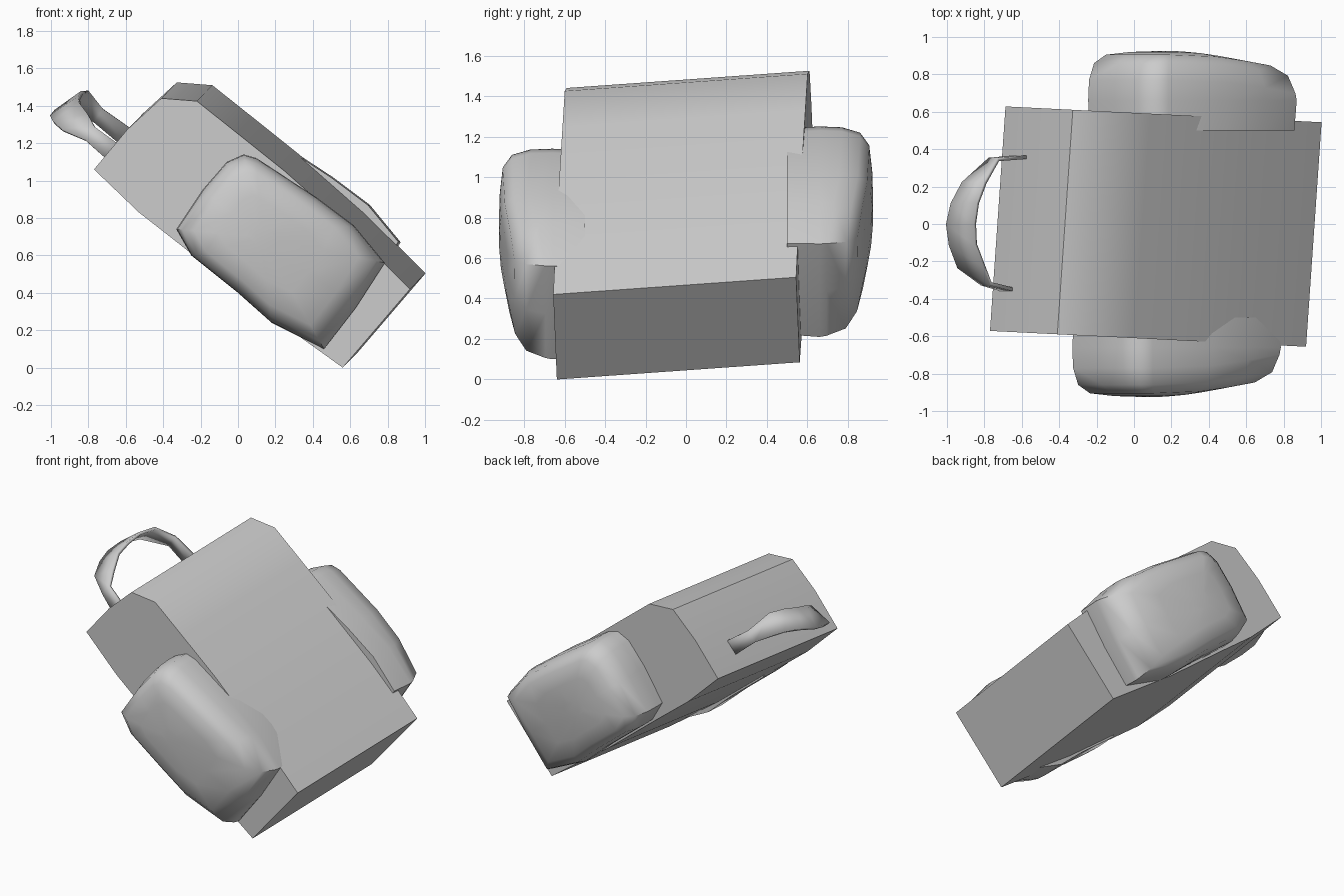
import bpy, bmesh, math

cube = bpy.data.objects.get("Cube")
if cube:
    bpy.data.objects.remove(cube, do_unlink=True)

grey = bpy.data.materials.new("plain_grey")
grey.use_nodes = True
COLOUR = (0.6, 0.6, 0.6, 1)
grey.diffuse_color = COLOUR
grey.node_tree.nodes["Principled BSDF"].inputs["Base Color"].default_value = COLOUR


def loft(name, rings, closed=True, angle=40):
    """Skin a list of equal-length point rings; closed rings are capped."""
    bm = bmesh.new()
    rows = [[bm.verts.new(p) for p in ring] for ring in rings]
    n = len(rows[0])
    for a, b in zip(rows, rows[1:]):
        for i in range(n if closed else n - 1):
            j = (i + 1) % n
            bm.faces.new((a[i], a[j], b[j], b[i]))
    if closed:
        bm.faces.new(rows[0])
        bm.faces.new(rows[-1])
    bmesh.ops.recalc_face_normals(bm, faces=bm.faces[:])
    mesh = bpy.data.meshes.new(name)
    bm.to_mesh(mesh)
    bm.free()
    mesh.materials.append(grey)
    obj = bpy.data.objects.new(name, mesh)
    bpy.context.collection.objects.link(obj)
    bpy.ops.object.select_all(action='DESELECT')
    obj.select_set(True)
    bpy.context.view_layer.objects.active = obj
    bpy.ops.object.shade_smooth_by_angle(angle=math.radians(angle))
    return obj


# Bag body: tilted side profile swept across the width, slightly skewed
body_profile = [(-0.77, 1.06), (-0.59, 1.275), (-0.41, 1.44), (-0.22, 1.425),
                (0.0, 1.25), (0.25, 1.05), (0.60, 0.74), (0.92, 0.42),
                (0.56, 0.0), (0.10, 0.33), (-0.30, 0.65), (-0.53, 0.83)]
body_rings = []
for k in range(5):
    t = k / 4
    body_rings.append([(x + 0.083 * t, -0.61 + 1.2 * t - 0.05 * x, z + 0.085 * t)
                       for x, z in body_profile])
loft("bag_body", body_rings)

# Side pockets: one puffy outline, mirrored to both ends of the bag
pocket_outline = [(0.03, 1.14), (0.10, 1.12), (0.42, 0.91), (0.62, 0.76),
                  (0.785, 0.56), (0.63, 0.32), (0.46, 0.10), (0.18, 0.24),
                  (0.0, 0.40), (-0.25, 0.60), (-0.33, 0.74), (-0.19, 0.95),
                  (-0.06, 1.10)]
pocket_layers = [(0.98, 0.50), (1.0, 0.66), (0.99, 0.77), (0.93, 0.86),
                 (0.79, 0.905), (0.5, 0.92), (0.15, 0.925)]
CX, CZ = 0.12, 0.70


def pocket(name, side, dx, dz):
    rings = []
    for scale, depth in pocket_layers:
        ring = []
        for x, z in pocket_outline:
            px, pz = (x - CX) * scale, (z - CZ) * scale
            # the outer face thins toward the bag's base
            slope = max(0, 0.785 * px - 0.62 * pz) * 0.12 * (depth > 0.7)
            ring.append((CX + px + dx, side * (depth - slope), CZ + pz + dz))
        rings.append(ring)
    return loft(name, rings, angle=50)


pocket("front_pocket", -1, 0, 0)
pocket("back_pocket", 1, 0.085, 0.11)

# Carry handle: a ribbon looping out of the top end (x, y, z, half width x, z)
handle_path = [(-0.58, 0.36, 1.22, 0.035, 0.04), (-0.75, 0.345, 1.35, 0.025, 0.035),
               (-0.855, 0.22, 1.425, 0.06, 0.05), (-0.905, 0.11, 1.42, 0.07, 0.05),
               (-0.925, 0.0, 1.39, 0.075, 0.05), (-0.915, -0.11, 1.36, 0.07, 0.05),
               (-0.87, -0.23, 1.31, 0.07, 0.04), (-0.79, -0.32, 1.25, 0.025, 0.035),
               (-0.64, -0.36, 1.13, 0.035, 0.04)]
handle = loft("carry_handle",
              [[(x - wx, y, z - wz), (x + wx, y, z + wz)]
               for x, y, z, wx, wz in handle_path], closed=False, angle=60)
thick = handle.modifiers.new("thickness", 'SOLIDIFY')
thick.thickness = 0.02
thick.offset = 0
